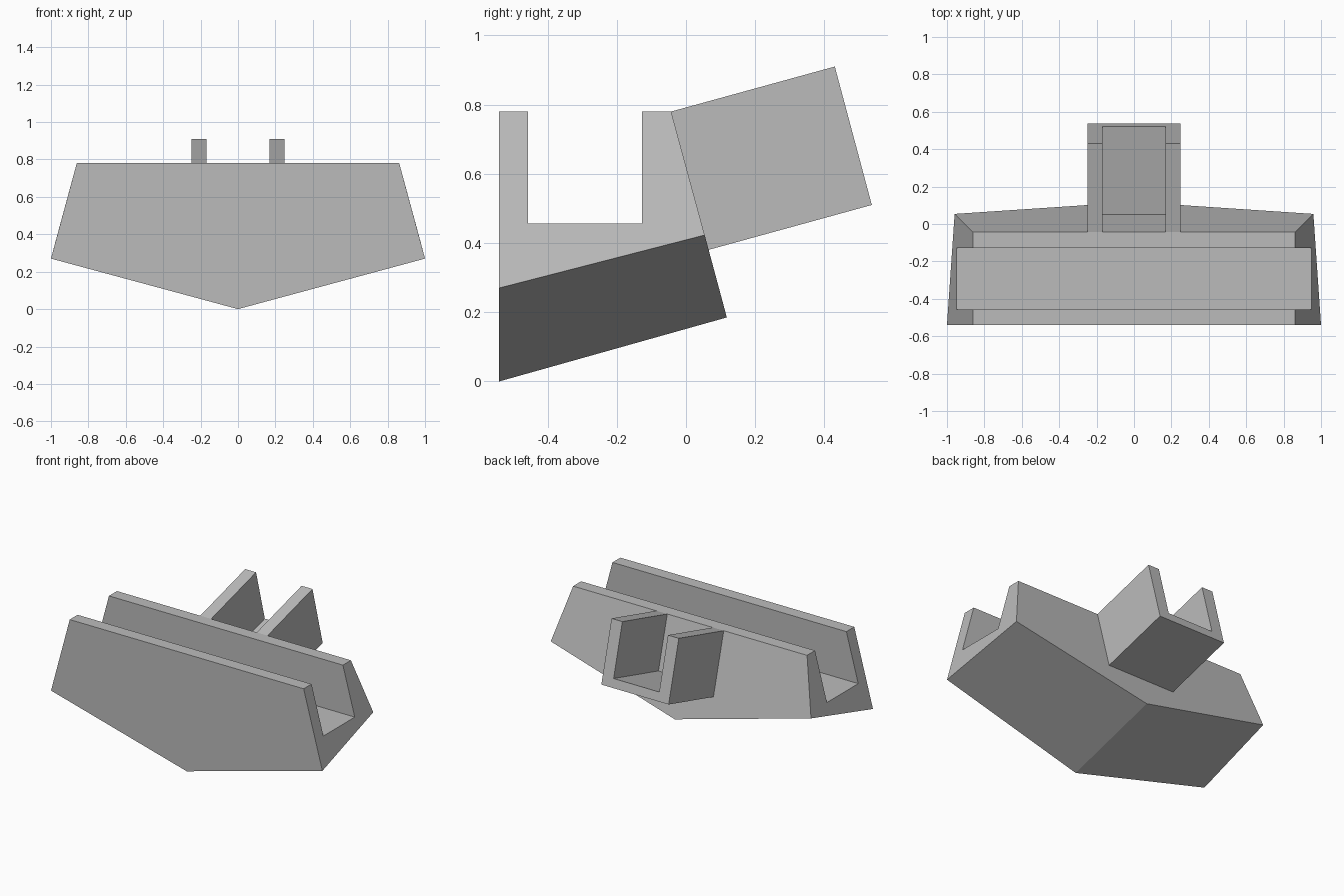
import bpy, bmesh
from mathutils import Vector

default = bpy.data.objects.get("Cube")
if default:
    bpy.data.objects.remove(default, do_unlink=True)

grey = bpy.data.materials.new("plain grey")
grey.use_nodes = True
colour = (0.5, 0.5, 0.5, 1)
grey.diffuse_color = colour
grey.node_tree.nodes["Principled BSDF"].inputs["Base Color"].default_value = colour


def loft(name, start, end):
    """Solid between two matching outlines."""
    bm = bmesh.new()
    a = [bm.verts.new(p) for p in start]
    b = [bm.verts.new(p) for p in end]
    n = len(a)
    bm.faces.new(a)
    bm.faces.new(b[::-1])
    for i in range(n):
        j = (i + 1) % n
        bm.faces.new((a[i], b[i], b[j], a[j]))
    bmesh.ops.recalc_face_normals(bm, faces=bm.faces)
    mesh = bpy.data.meshes.new(name)
    bm.to_mesh(mesh)
    bm.free()
    mesh.materials.append(grey)
    obj = bpy.data.objects.new(name, mesh)
    bpy.context.collection.objects.link(obj)
    return obj


def mirrored(bottom, side, top):
    """Five-sided outline, symmetrical across x."""
    flip = lambda p: (-p[0], p[1], p[2])
    return [bottom, side, top, flip(top), flip(side)]


# Wedge body with an upright front and a leaning back
body = loft("body",
            mirrored((0, -0.54, 0), (1, -0.54, 0.27), (0.862, -0.54, 0.78)),
            mirrored((0, 0.118, 0.185), (0.959, 0.054, 0.423), (0.862, -0.043, 0.78)))

# Slot running the full width
slot = [(-0.457, 0.457), (-0.127, 0.457), (-0.127, 1), (-0.457, 1)]
cutter = loft("slot_cutter", [(-1.5, y, z) for y, z in slot], [(1.5, y, z) for y, z in slot])
cutter.hide_render = True
cutter.hide_set(True)
cut = body.modifiers.new("slot", 'BOOLEAN')
cut.operation = 'DIFFERENCE'
cut.solver = 'EXACT'
cut.object = cutter
bpy.context.view_layer.objects.active = body
bpy.ops.object.modifier_apply(modifier=cut.name)
bpy.data.objects.remove(cutter, do_unlink=True)

# Tilted U-shaped bracket on the back
origin = Vector((0, -0.043, 0.78))
down = Vector((0, 0.107, -0.4))
back = Vector((0, 0.473, 0.13))
outer, inner, floor = 0.248, 0.168, 0.86
outline = [(-outer, 0), (-outer, 1), (outer, 1), (outer, 0),
           (inner, 0), (inner, floor), (-inner, floor), (-inner, 0)]
near = [origin + Vector((x, 0, 0)) + down * d for x, d in outline]
loft("rear_bracket", near, [p + back for p in near])
